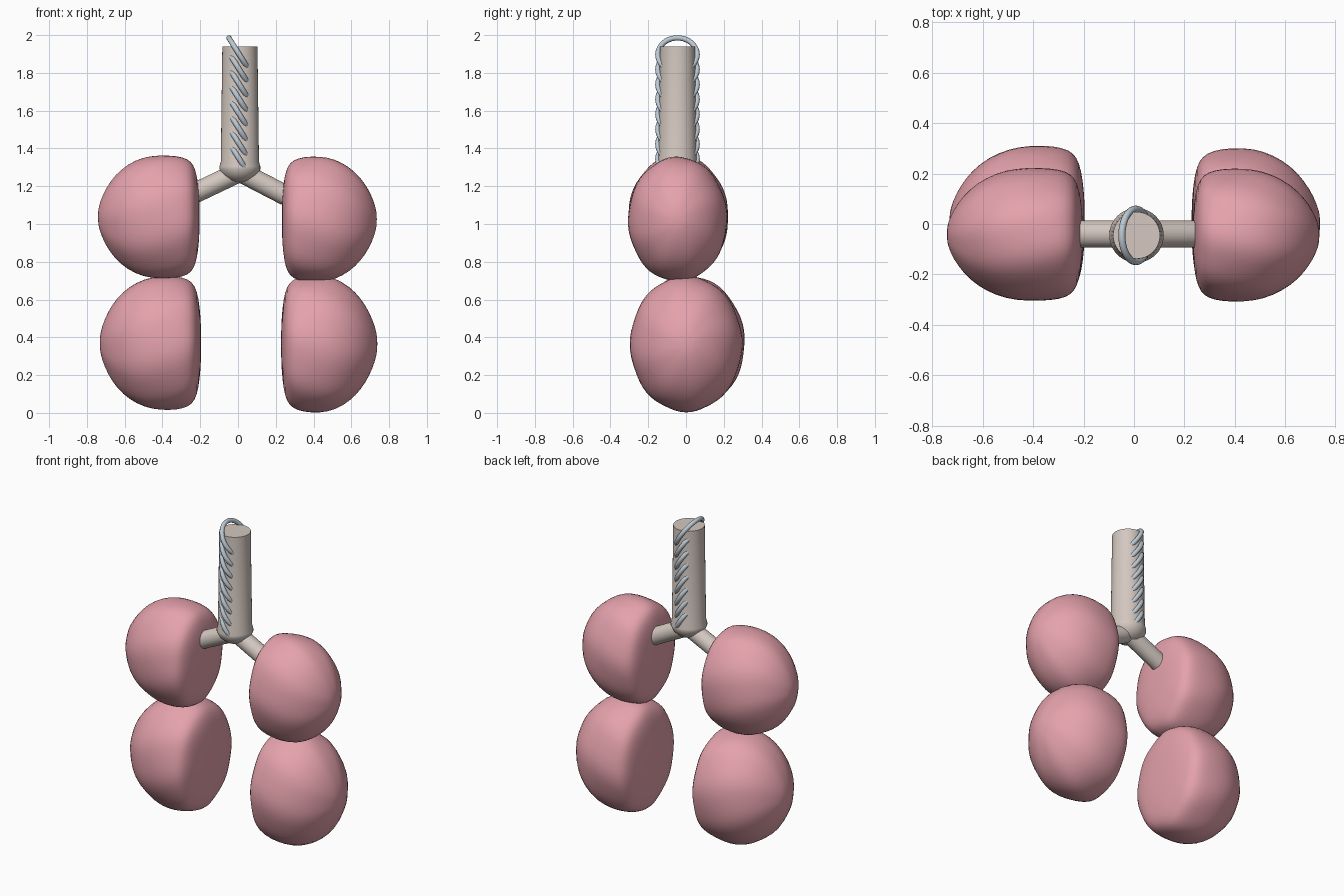
import bpy, bmesh
from math import sin, cos, pi, radians
from mathutils import Vector

if "Cube" in bpy.data.objects:
    bpy.data.objects.remove(bpy.data.objects["Cube"])


def material(name, rgb):
    m = bpy.data.materials.new(name)
    m.diffuse_color = (*rgb, 1)
    m.use_nodes = True
    m.node_tree.nodes["Principled BSDF"].inputs["Base Color"].default_value = m.diffuse_color
    return m


PINK = material("lung_pink", (0.78, 0.36, 0.41))
BEIGE = material("airway_beige", (0.66, 0.58, 0.53))
STEEL = material("ring_grey", (0.50, 0.58, 0.65))


def finish(name, bm, mat, angle=180):
    bmesh.ops.recalc_face_normals(bm, faces=bm.faces)
    me = bpy.data.meshes.new(name)
    bm.to_mesh(me)
    bm.free()
    ob = bpy.data.objects.new(name, me)
    bpy.context.collection.objects.link(ob)
    me.materials.append(mat)
    bpy.ops.object.select_all(action='DESELECT')
    bpy.context.view_layer.objects.active = ob
    ob.select_set(True)
    bpy.ops.object.shade_smooth_by_angle(angle=radians(angle))
    return ob


def loft(bm, loops, cap=True, closed=False):
    rings = [[bm.verts.new(p) for p in loop] for loop in loops]
    n = len(rings[0])
    pairs = list(zip(rings, rings[1:]))
    if closed:
        pairs.append((rings[-1], rings[0]))
    for a, b in pairs:
        for i in range(n):
            j = (i + 1) % n
            bm.faces.new((a[i], a[j], b[j], b[i]))
    if cap and not closed:
        bm.faces.new(rings[0])
        bm.faces.new(rings[-1])


# Lung lobes: rounded sections from the outer tip to the flat inner side
PROFILE = [(0, .10), (.025, .26), (.08, .46), (.17, .67), (.29, .84), (.44, .96),
           (.60, 1), (.77, .985), (.88, .935), (.94, .84), (.975, .66), (.995, .38), (1, .12)]


def lobe(name, x_out, x_in, y_lo, y_hi, z_lo, z_hi, phase):
    cy, cz = (y_lo + y_hi) / 2, (z_lo + z_hi) / 2
    hy, hz = (y_hi - y_lo) / 2, (z_hi - z_lo) / 2
    loops = []
    for t, s in PROFILE:
        loop = []
        for i in range(32):
            a = 2 * pi * i / 32
            k = s * (1 + 0.014 * cos(8 * a + phase + 5 * t))
            loop.append((x_out + (x_in - x_out) * t, cy + hy * k * cos(a), cz + hz * k * sin(a)))
        loops.append(loop)
    bm = bmesh.new()
    loft(bm, loops)
    ob = finish(name, bm, PINK)
    sub = ob.modifiers.new("smooth", 'SUBSURF')
    sub.levels = sub.render_levels = 1


lobe("left_upper_lobe", -0.742, -0.203, -0.31, 0.228, 0.705, 1.37, 0)
lobe("left_lower_lobe", -0.732, -0.195, -0.295, 0.315, 0.01, 0.73, 1)
lobe("right_upper_lobe", 0.735, 0.232, -0.31, 0.222, 0.69, 1.36, 2)
lobe("right_lower_lobe", 0.738, 0.228, -0.30, 0.302, 0.0, 0.73, 3)

# Windpipe with a rounded hub at its foot
CX, CY = 0.01, -0.045
bm = bmesh.new()
loft(bm, [[(CX + r * cos(2 * pi * i / 40), CY + r * sin(2 * pi * i / 40), z) for i in range(40)]
          for r, z in [(.03, 1.222), (.062, 1.232), (.092, 1.258), (.108, 1.29),
                       (.108, 1.305), (.101, 1.33), (.093, 1.94)]])
finish("windpipe", bm, BEIGE, 40)

# Branches into the two lungs
for name, end in (("left_branch", (-0.225, -0.04, 1.165)), ("right_branch", (0.255, -0.04, 1.15))):
    a, b = Vector((CX, -0.04, 1.277)), Vector(end)
    u = (b - a).normalized()
    v = Vector((0, 1, 0))
    w = u.cross(v)
    bm = bmesh.new()
    loft(bm, [[p + 0.054 * (v * cos(2 * pi * i / 28) + w * sin(2 * pi * i / 28)) for i in range(28)]
              for p in (a, b)])
    finish(name, bm, BEIGE, 40)

# Steeply tilted rings around the windpipe
TILT, R, TUBE = radians(58), 0.104, 0.014
for k in range(8):
    c = Vector((0.007, CY, 1.897 - 0.079 * k))
    along = Vector((-cos(TILT), 0, sin(TILT)))
    side = Vector((0, 1, 0))
    axis = along.cross(side)
    loops = []
    for i in range(40):
        d = along * cos(2 * pi * i / 40) + side * sin(2 * pi * i / 40)
        loops.append([c + d * (R + TUBE * cos(2 * pi * j / 12)) + axis * TUBE * sin(2 * pi * j / 12)
                      for j in range(12)])
    bm = bmesh.new()
    loft(bm, loops, closed=True)
    finish(f"windpipe_ring_{k + 1}", bm, STEEL)
